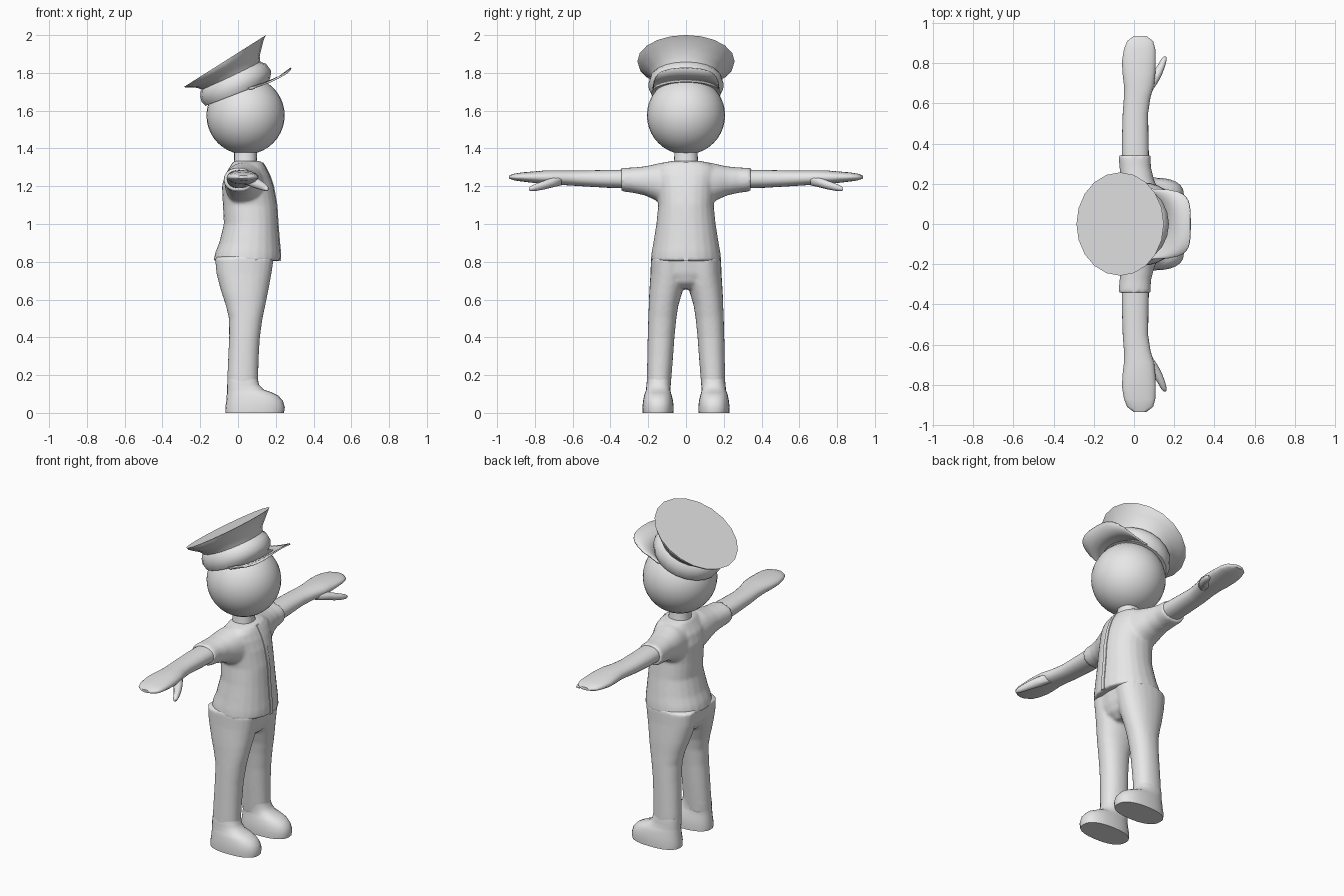
import bpy, bmesh, math
from mathutils import Vector

if "Cube" in bpy.data.objects:
    bpy.data.objects.remove(bpy.data.objects["Cube"])

grey = bpy.data.materials.new("light grey")
grey.diffuse_color = (0.8, 0.8, 0.8, 1)
grey.use_nodes = True
grey.node_tree.nodes["Principled BSDF"].inputs["Base Color"].default_value = grey.diffuse_color


def finish(name, bm, angle=40):
    bmesh.ops.recalc_face_normals(bm, faces=bm.faces)
    me = bpy.data.meshes.new(name)
    bm.to_mesh(me)
    bm.free()
    me.materials.append(grey)
    ob = bpy.data.objects.new(name, me)
    bpy.context.collection.objects.link(ob)
    bpy.ops.object.select_all(action='DESELECT')
    ob.select_set(True)
    bpy.context.view_layer.objects.active = ob
    bpy.ops.object.shade_smooth_by_angle(angle=math.radians(angle))
    return ob


def skin(bm, rings):
    """Bridge rings of points and cap both ends."""
    vs = [[bm.verts.new(p) for p in r] for r in rings]
    n = len(vs[0])
    for a, b in zip(vs, vs[1:]):
        for i in range(n):
            bm.faces.new((a[i], a[(i + 1) % n], b[(i + 1) % n], b[i]))
    bm.faces.new(vs[0][::-1])
    bm.faces.new(vs[-1])


def loft(bm, rows, axis='z', side=1, n=24, power=2.2):
    """Rows hold a station along the axis, then the min/max of both cross directions."""
    rings = []
    for t, a0, a1, b0, b1 in rows:
        ring = []
        for i in range(n):
            w = 2 * math.pi * i / n
            c, s = math.cos(w), math.sin(w)
            a = (a0 + a1) / 2 + (a1 - a0) / 2 * math.copysign(abs(c) ** (2 / power), c)
            b = (b0 + b1) / 2 + (b1 - b0) / 2 * math.copysign(abs(s) ** (2 / power), s)
            ring.append((a, b * side, t) if axis == 'z' else (a, t * side, b))
        rings.append(ring)
    skin(bm, rings)


def fuse(ob, voxel, smooth):
    """Blend overlapping volumes into one skin."""
    m = ob.modifiers.new("fuse", 'REMESH')
    m.mode = 'VOXEL'
    m.voxel_size = voxel
    m.use_smooth_shade = True
    m = ob.modifiers.new("soften", 'SMOOTH')
    m.factor = 0.5
    m.iterations = smooth


# head and neck
bm = bmesh.new()
bmesh.ops.create_uvsphere(bm, u_segments=32, v_segments=20, radius=0.207)
bmesh.ops.translate(bm, verts=bm.verts, vec=(0.04, 0, 1.575))
finish("head", bm)
bm = bmesh.new()
loft(bm, [(1.29, -.03, .11, -.075, .075), (1.34, -.02, .10, -.063, .063),
          (1.41, -.02, .10, -.06, .06)])
finish("neck", bm)

# jacket: body with both short sleeves
torso = [(.805, -.13, .225, -.187, .187), (.85, -.12, .225, -.182, .182),
         (.9, -.10, .22, -.173, .173), (1.0, -.075, .212, -.157, .157),
         (1.1, -.08, .206, -.147, .147), (1.2, -.085, .188, -.155, .155),
         (1.26, -.07, .168, -.165, .165), (1.3, -.045, .148, -.16, .16),
         (1.325, -.03, .132, -.12, .12), (1.335, -.015, .11, -.07, .07)]
sleeve = [(.06, -.065, .14, 1.09, 1.325), (.13, -.07, .135, 1.105, 1.325),
          (.17, -.07, .12, 1.13, 1.315), (.22, -.068, .10, 1.152, 1.305),
          (.28, -.072, .085, 1.165, 1.299), (.342, -.077, .082, 1.173, 1.297)]
bm = bmesh.new()
loft(bm, torso)
for s in (1, -1):
    loft(bm, sleeve, 'y', s)
fuse(finish("jacket", bm), 0.009, 4)

# narrow front placket following the chest
bm = bmesh.new()
rings = []
for z, x0, x1, y0, y1 in torso[:-1]:
    rings.append([(x1 - .02, -.012, z), (x1 + .003, -.012, z),
                  (x1 + .003, .012, z), (x1 - .02, .012, z)])
skin(bm, rings)
finish("front_placket", bm)

# trousers: hips and both legs
hips = [(.655, -.05, .12, -.05, .05), (.69, -.085, .16, -.13, .13),
        (.74, -.112, .178, -.18, .18), (.83, -.122, .19, -.184, .184)]
leg = [(.10, -.056, .105, .084, .208), (.2, -.056, .107, .076, .207),
       (.3, -.052, .110, .068, .205), (.4, -.047, .116, .061, .203),
       (.5, -.048, .13, .051, .2), (.57, -.065, .145, .04, .197),
       (.63, -.085, .157, .022, .195), (.68, -.1, .167, .006, .192),
       (.74, -.115, .178, .0, .188), (.82, -.122, .19, .0, .186)]
bm = bmesh.new()
loft(bm, hips)
for s in (1, -1):
    loft(bm, leg, 'z', s)
fuse(finish("trousers", bm), 0.009, 5)

shoe = [(0, -.066, .243, .066, .23), (.03, -.067, .248, .065, .231),
        (.065, -.062, .237, .069, .227), (.09, -.06, .215, .075, .222),
        (.108, -.058, .18, .08, .217), (.122, -.057, .138, .083, .211),
        (.15, -.057, .111, .081, .21), (.18, -.055, .105, .08, .205)]
arm = [(.30, -.06, .075, 1.188, 1.288), (.42, -.06, .072, 1.192, 1.286),
       (.55, -.056, .07, 1.2, 1.283), (.63, -.05, .082, 1.205, 1.283),
       (.69, -.05, .1, 1.208, 1.284), (.75, -.057, .106, 1.212, 1.283),
       (.81, -.06, .108, 1.218, 1.278), (.87, -.05, .106, 1.225, 1.273),
       (.91, -.034, .095, 1.231, 1.266), (.936, 0, .06, 1.24, 1.257)]
thumb = [(.66, .03, .09, 1.205, 1.26), (.71, .055, .122, 1.193, 1.245),
         (.75, .09, .142, 1.183, 1.23), (.79, .118, .156, 1.176, 1.215),
         (.82, .135, .163, 1.174, 1.202), (.832, .146, .16, 1.178, 1.192)]
for s, label in ((1, "left"), (-1, "right")):
    # shoe
    bm = bmesh.new()
    loft(bm, shoe, 'z', s, power=2.4)
    finish(label + "_shoe", bm, 50)
    # bare forearm, hand and thumb
    bm = bmesh.new()
    loft(bm, arm, 'y', s)
    loft(bm, thumb, 'y', s, n=12, power=2)
    finish(label + "_arm", bm, 60)


def tilted(x, z, rx, ry, deg, n=20):
    """A ring leaning back about the y axis."""
    t = math.radians(deg)
    return [(x + rx * math.cos(w) * math.cos(t), ry * math.sin(w),
             z + rx * math.cos(w) * math.sin(t))
            for w in (2 * math.pi * i / n for i in range(n))]


# cap: rounded band, then a flared crown with a flat top
bm = bmesh.new()
skin(bm, [tilted(-.005, 1.690, .180, .185, 21), tilted(-.01, 1.715, .195, .197, 20),
          tilted(-.013, 1.745, .199, .198, 20), tilted(-.025, 1.775, .188, .19, 23),
          tilted(-.035, 1.787, .169, .178, 25)])
finish("cap_band", bm)
bm = bmesh.new()
skin(bm, [tilted(-.033, 1.78, .168, .18, 25), tilted(-.05, 1.805, .185, .2, 27),
          tilted(-.06, 1.83, .215, .235, 30), tilted(-.068, 1.85, .242, .254, 32),
          tilted(-.069, 1.863, .257, .257, 32.3)])
finish("cap_crown", bm, 35)

# visor: arched sheet spreading forward from the band
bm = bmesh.new()
grid = []
n = 20
for i in range(n + 1):
    u = 2 * i / n - 1
    w = 1.25 * u
    inner = Vector((.165 * math.cos(w), .185 * math.sin(w), 1.70 + .055 * math.cos(w)))
    k = (1 - abs(u) ** 3.5) ** .6
    outer = Vector((.07 + .21 * k, .175 * math.sin(1.45 * u) / math.sin(1.45),
                    1.715 + .06 * k + .05 * (1 - u * u)))
    mid = (inner + outer) / 2 - Vector((0, 0, .008 * k))
    grid.append([bm.verts.new(p) for p in (inner, mid, outer)])
for a, b in zip(grid, grid[1:]):
    for j in range(2):
        bm.faces.new((a[j], b[j], b[j + 1], a[j + 1]))
visor = finish("cap_visor", bm)
m = visor.modifiers.new("thickness", 'SOLIDIFY')
m.thickness = 0.008
m.offset = 0
